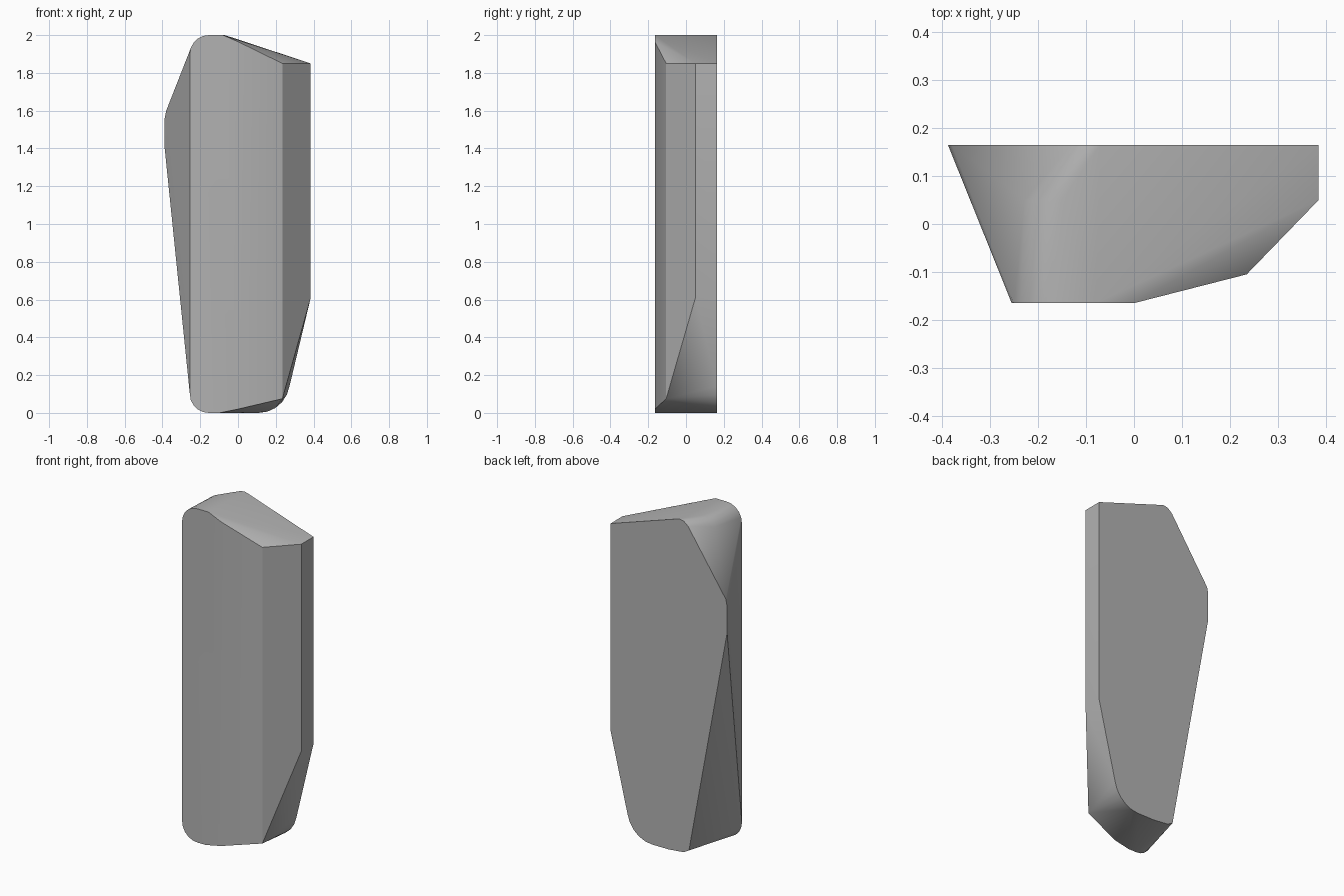
import bpy, bmesh, math

cube = bpy.data.objects.get("Cube")
if cube:
    bpy.data.objects.remove(cube, do_unlink=True)

FRONT, BACK = -0.165, 0.165


def arc(cx, cz, rx, rz, start, end, y, steps=5):
    """Points on an elliptical corner in the xz plane."""
    angles = [math.radians(start + (end - start) * i / steps) for i in range(steps + 1)]
    return [(cx + rx * math.cos(a), y, cz + rz * math.sin(a)) for a in angles]


# Back face outline, with rounded lower corner
points = [(x, BACK, z) for x, z in [
    (0.385, 1.85), (-0.07, 2.0), (-0.1, 1.995), (-0.13, 1.97),
    (-0.38, 1.6), (-0.388, 1.56), (-0.388, 1.4),
    (-0.135, 0.03), (-0.1, 0.01), (0.0, 0.0), (0.385, 0.61)]]
points += arc(0.11, 0.17, 0.165, 0.17, -90, -10, BACK)

# Front face, rounded at its outer upper and lower corners
points += arc(-0.155, 1.9, 0.1, 0.1, 90, 180, FRONT)
points += arc(-0.155, 0.1, 0.1, 0.1, 180, 270, FRONT)
points += [(-0.08, FRONT, 2.0), (0.0, FRONT, 1.965),
           (-0.1, FRONT, 0.0), (0.0, FRONT, 0.02)]

# Peak behind the rounded upper corner
points += arc(-0.15, 1.9, 0.09, 0.1, 90, 150, 0.05, 4)

# Bevelled side planes
points += [(0.235, -0.105, 1.85), (0.235, -0.105, 0.075),
           (0.385, 0.05, 1.85), (0.385, 0.05, 0.61)]

# Wrap the corner points into one faceted stone
bm = bmesh.new()
for p in points:
    bm.verts.new(p)
result = bmesh.ops.convex_hull(bm, input=bm.verts[:])
loose = [v for v in bm.verts if not v.link_faces]
bmesh.ops.delete(bm, geom=loose, context='VERTS')
bmesh.ops.dissolve_limit(bm, angle_limit=math.radians(1),
                         verts=bm.verts[:], edges=bm.edges[:])
bmesh.ops.recalc_face_normals(bm, faces=bm.faces[:])
mesh = bpy.data.meshes.new("stone_slab")
bm.to_mesh(mesh)
bm.free()

slab = bpy.data.objects.new("stone_slab", mesh)
bpy.context.collection.objects.link(slab)

# Plain grey stone
grey = bpy.data.materials.new("stone_grey")
grey.use_nodes = True
colour = (0.45, 0.45, 0.45, 1.0)
grey.diffuse_color = colour
grey.node_tree.nodes["Principled BSDF"].inputs["Base Color"].default_value = colour
mesh.materials.append(grey)

# Soft shading with crisp main edges
bpy.ops.object.select_all(action='DESELECT')
slab.select_set(True)
bpy.context.view_layer.objects.active = slab
bpy.ops.object.shade_smooth_by_angle(angle=math.radians(30))
